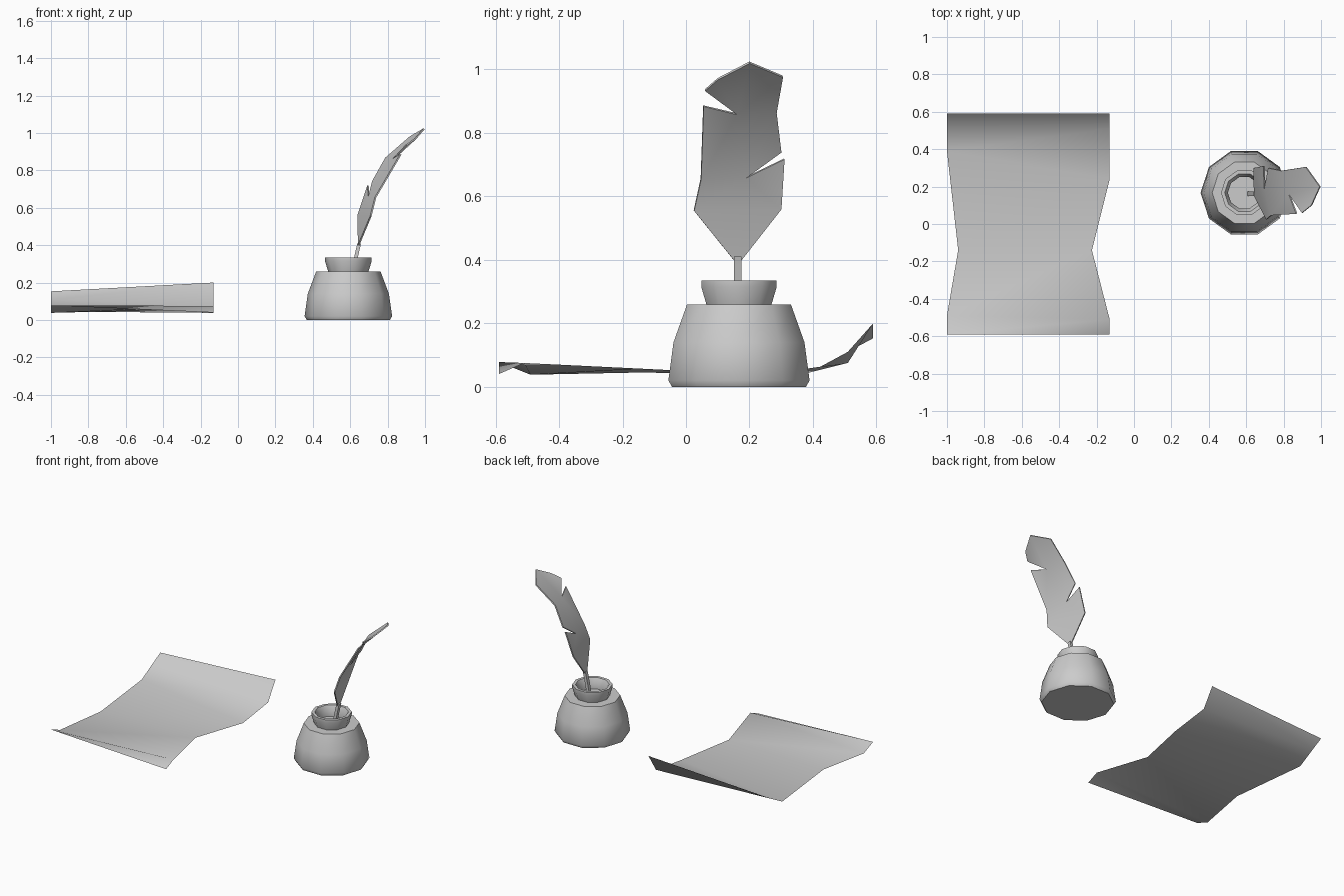
import bpy, math

if "Cube" in bpy.data.objects:
    bpy.data.objects.remove(bpy.data.objects["Cube"])


def make(name, verts, faces, angle=40, thick=0):
    me = bpy.data.meshes.new(name)
    me.from_pydata(verts, [], faces)
    ob = bpy.data.objects.new(name, me)
    bpy.context.collection.objects.link(ob)
    bpy.ops.object.select_all(action='DESELECT')
    bpy.context.view_layer.objects.active = ob
    ob.select_set(True)
    if thick:
        mod = ob.modifiers.new("thickness", 'SOLIDIFY')
        mod.thickness = thick
        mod.offset = 0
        bpy.ops.object.modifier_apply(modifier=mod.name)
    bpy.ops.object.shade_smooth_by_angle(angle=math.radians(angle))
    return ob


def lathe(name, profile, center, n=10):
    # Revolve (radius, z) points, capping both ends
    verts = [(center[0] + r * math.cos(2 * math.pi * i / n),
              center[1] + r * math.sin(2 * math.pi * i / n), z)
             for r, z in profile for i in range(n)]
    faces = [(j * n + i, j * n + (i + 1) % n, (j + 1) * n + (i + 1) % n, (j + 1) * n + i)
             for j in range(len(profile) - 1) for i in range(n)]
    last = (len(profile) - 1) * n
    faces += [tuple(reversed(range(n))), tuple(range(last, last + n))]
    return make(name, verts, faces)


# Ten-sided ink pot with a flared neck and hollow mouth
lathe("ink_pot", [(.222, 0), (.234, .02), (.217, .14), (.172, .26), (.108, .26),
                  (.125, .315), (.125, .335), (.105, .335), (.088, .30), (.088, .265)],
      (.59, .167))

# Quill shaft: square section, leaning into the mouth
path = [(.605, .20), (.632, .34), (.648, .41)]
verts = [(x + sx * .01, .163 + sy * .012, z) for x, z in path
         for sx, sy in ((-1, -1), (1, -1), (1, 1), (-1, 1))]
faces = [(4 * j + i, 4 * j + (i + 1) % 4, 4 * j + 4 + (i + 1) % 4, 4 * j + 4 + i)
         for j in range(2) for i in range(4)] + [(3, 2, 1, 0), (8, 9, 10, 11)]
make("quill_shaft", verts, faces)

# Feather vane: notched, twisted and curved outline
vane = {
    'A1': (.645, .15, .4), 'A2': (.645, .175, .4),
    'L1': (.71, .025, .555), 'L2': (.735, .047, .655), 'L3': (.87, .055, .885),
    'NL': (.83, .16, .86), 'L4': (.90, .06, .935), 'L5': (.95, .10, .97),
    'T': (.995, .20, 1.022), 'R5': (.92, .305, .978), 'R4': (.79, .285, .865),
    'R3': (.72, .30, .74), 'NR': (.70, .19, .66), 'R2': (.695, .31, .718),
    'R1': (.642, .30, .56)}
keys = list(vane)
panels = ["A1 A2 R1 L1", "L1 R1 NR L2", "NR R1 R2", "L2 NR NL L3",
          "NR R3 R4 NL", "NL T L5 L4", "NL R4 R5 T"]
make("quill_feather", list(vane.values()),
     [tuple(keys.index(k) for k in p.split()) for p in panels], thick=.008)

# Curled parchment sheet: left and right edges from front to back
left = [(-1, -.59, .078), (-1, -.49, .038), (-.94, -.14, .045),
        (-1, .39, .045), (-1, .51, .11), (-1, .59, .153)]
right = [(-.13, -.59, .04), (-.13, -.51, .075), (-.225, -.14, .057),
         (-.13, .24, .038), (-.13, .51, .075), (-.13, .59, .2)]
n = len(left)
faces = [(0, n, n + 1), (0, n + 1, 1)]
faces += [(i, n + i, n + i + 1, i + 1) for i in range(1, n - 1)]
make("parchment", left + right, faces, angle=60)
